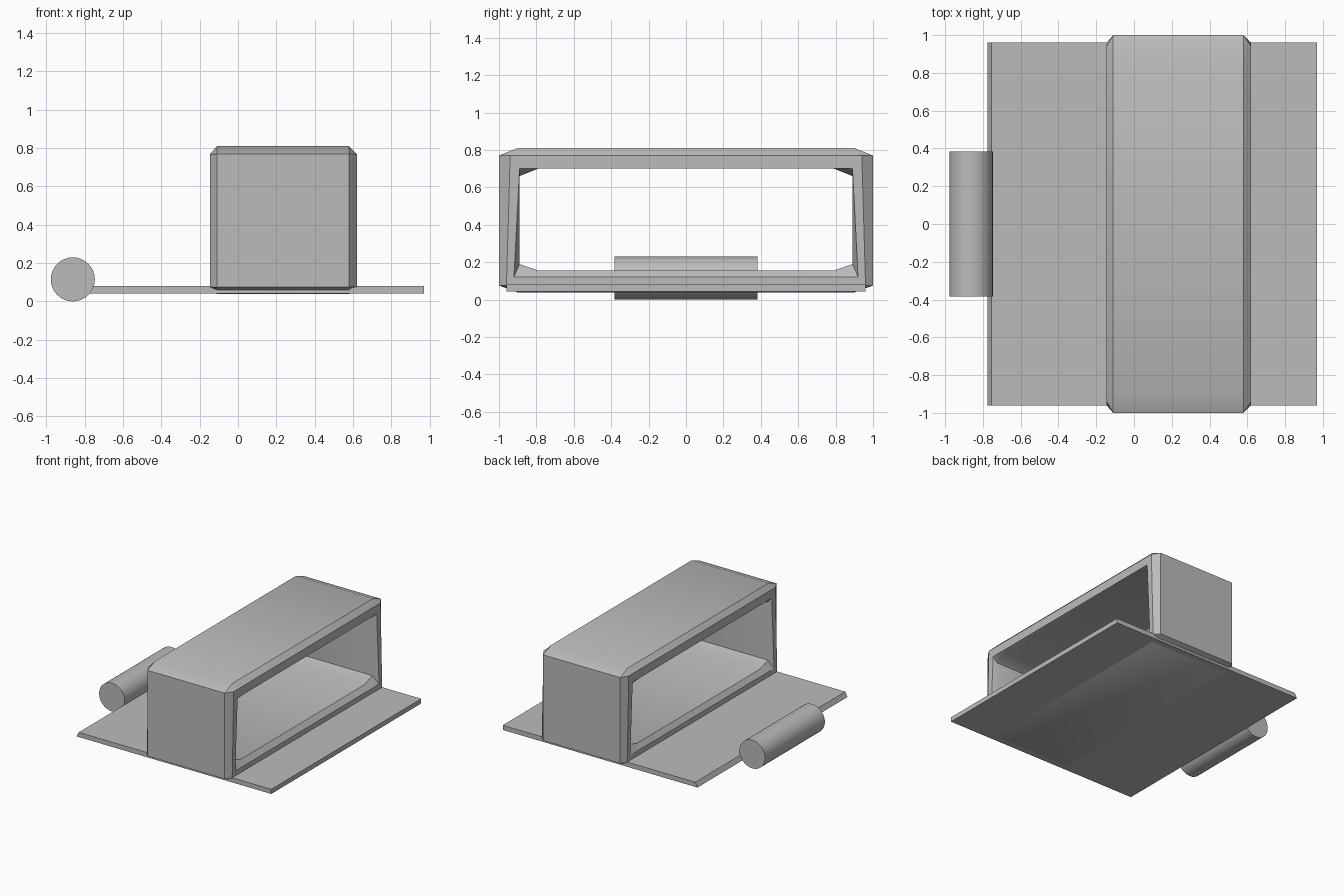
import bpy, bmesh, math

cube = bpy.data.objects.get("Cube")
if cube:
    bpy.data.objects.remove(cube, do_unlink=True)

grey = bpy.data.materials.new("plain_grey")
grey.use_nodes = True
grey.diffuse_color = (0.5, 0.5, 0.5, 1)
grey.node_tree.nodes["Principled BSDF"].inputs["Base Color"].default_value = (0.5, 0.5, 0.5, 1)


def finish(name, bm, smooth=True):
    """Turn a bmesh into a named, coloured object."""
    bmesh.ops.recalc_face_normals(bm, faces=bm.faces)
    mesh = bpy.data.meshes.new(name)
    bm.to_mesh(mesh)
    bm.free()
    mesh.materials.append(grey)
    obj = bpy.data.objects.new(name, mesh)
    bpy.context.collection.objects.link(obj)
    if smooth:
        bpy.ops.object.select_all(action='DESELECT')
        obj.select_set(True)
        bpy.context.view_layer.objects.active = obj
        bpy.ops.object.shade_smooth_by_angle(angle=math.radians(30))
    return obj


def loft(bm, rings, cyclic=False):
    """Bridge successive closed rings of points with quads."""
    loops = [[bm.verts.new(p) for p in ring] for ring in rings]
    pairs = list(zip(loops, loops[1:]))
    if cyclic:
        pairs.append((loops[-1], loops[0]))
    for a, b in pairs:
        n = len(a)
        for i in range(n):
            j = (i + 1) % n
            bm.faces.new((a[i], a[j], b[j], b[i]))
    return loops


def mirrored(x, half):
    """Full ring at x from the (y, z) points of its +y half."""
    return [(x, y, z) for y, z in half] + [(x, -y, z) for y, z in reversed(half)]


# Base plate with one slanted edge
bm = bmesh.new()
section = [(-0.775, 0.042), (0.97, 0.042), (0.97, 0.08), (-0.755, 0.08)]
ends = loft(bm, [[(x, y, z) for x, z in section] for y in (-0.96, 0.96)])
for end in ends:
    bm.faces.new(end)
finish("base_plate", bm, smooth=False)

# Hollow frame: chamfered tunnel lofted from outer, rim and inner rings
outer = [(0.9, 0.81), (1.0, 0.77), (1.0, 0.075), (0.9, 0.038)]
rim_outer = [(0.9, 0.77), (0.94, 0.77), (0.96, 0.075), (0.9, 0.07)]
rim_inner = [(0.79, 0.70), (0.89, 0.70), (0.92, 0.12), (0.79, 0.12)]
inner = [(0.79, 0.70), (0.89, 0.66), (0.89, 0.19), (0.79, 0.155)]
bm = bmesh.new()
loft(bm, [mirrored(x, half) for x, half in (
    (-0.11, outer), (-0.145, rim_outer), (-0.145, rim_inner), (-0.11, inner),
    (0.58, inner), (0.62, rim_inner), (0.62, rim_outer), (0.58, outer))],
    cyclic=True)
finish("hollow_frame", bm)

# Round bar along the plate edge
bm = bmesh.new()
bmesh.ops.create_cone(bm, cap_ends=True, segments=32, radius1=0.115,
                      radius2=0.115, depth=0.765)
bar = finish("round_bar", bm)
bar.rotation_euler.x = math.pi / 2
bar.location = (-0.862, 0, 0.115)
